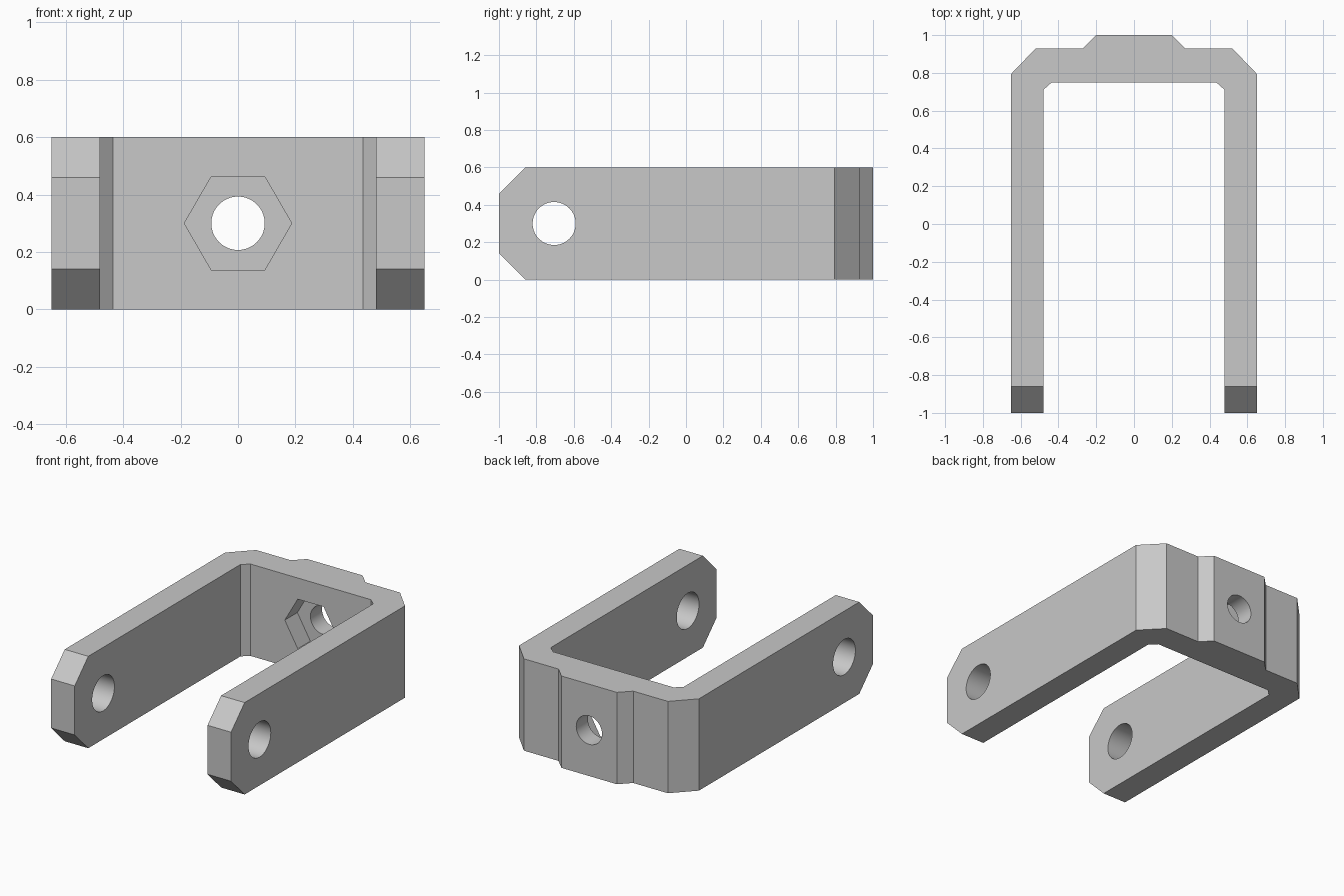
import bpy, bmesh, math
from mathutils import Vector

default = bpy.data.objects.get("Cube")
if default:
    bpy.data.objects.remove(default, do_unlink=True)

HEIGHT = 0.6
MID = HEIGHT / 2

# Plain grey metal
grey = bpy.data.materials.new("grey metal")
grey.use_nodes = True
colour = (0.58, 0.58, 0.58, 1)
grey.diffuse_color = colour
grey.node_tree.nodes["Principled BSDF"].inputs["Base Color"].default_value = colour


def prism(name, points, direction):
    """Extrude a closed outline along a direction."""
    bm = bmesh.new()
    face = bm.faces.new([bm.verts.new(p) for p in points])
    top = bmesh.ops.extrude_face_region(bm, geom=[face])["geom"]
    bmesh.ops.translate(bm, vec=Vector(direction),
                        verts=[v for v in top if isinstance(v, bmesh.types.BMVert)])
    bmesh.ops.recalc_face_normals(bm, faces=bm.faces)
    mesh = bpy.data.meshes.new(name)
    bm.to_mesh(mesh)
    bm.free()
    mesh.materials.append(grey)
    obj = bpy.data.objects.new(name, mesh)
    bpy.context.collection.objects.link(obj)
    return obj


def ring(radius, sides):
    angles = [2 * math.pi * i / sides for i in range(sides)]
    return [(radius * math.cos(a), radius * math.sin(a)) for a in angles]


def cut(target, cutter, operation="DIFFERENCE"):
    """Apply a boolean and discard the cutter."""
    cutter.hide_render = True
    mod = target.modifiers.new("cut", "BOOLEAN")
    mod.object = cutter
    mod.operation = operation
    mod.solver = "EXACT"
    bpy.context.view_layer.objects.active = target
    bpy.ops.object.modifier_apply(modifier=mod.name)
    bpy.data.objects.remove(cutter, do_unlink=True)


# U-shaped bracket from half a plan outline, mirrored
half = [(0.20, 1.0), (0.27, 0.93), (0.52, 0.93), (0.65, 0.795), (0.65, -1.0),
        (0.48, -1.0), (0.48, 0.71), (0.435, 0.75)]
plan = half + [(-x, y) for x, y in reversed(half)]
bracket = prism("clevis_bracket", [(x, y, 0) for x, y in plan], (0, 0, HEIGHT))

# Chamfered arm tips
side = [(-1, 0.14), (-0.86, 0), (1.1, 0), (1.1, HEIGHT), (-0.86, HEIGHT), (-1, 0.46)]
# The envelope overshoots top and bottom so only the tips are trimmed
for s in (-1, 1):
    wedge = [(-1.1, MID + s * 0.06), (-0.76, MID + s * 0.40), (-1.1, MID + s * 0.40)]
    cut(bracket, prism("tip_cutter", [(-1, y, z) for y, z in wedge], (2, 0, 0)))

# Pin hole through both arms
cut(bracket, prism("pin_cutter", [(-1, y - 0.705, z + MID) for y, z in ring(0.115, 64)],
                   (2, 0, 0)))

# Hexagonal nut pocket and bolt hole in the back plate
cut(bracket, prism("nut_cutter", [(x, 0.6, z + MID) for x, z in ring(0.187, 6)],
                   (0, 0.28, 0)))
cut(bracket, prism("bolt_cutter", [(x, 0.6, z + MID) for x, z in ring(0.093, 64)],
                   (0, 0.6, 0)))

# Smooth hole walls, crisp edges elsewhere
bpy.ops.object.select_all(action="DESELECT")
bracket.select_set(True)
bpy.context.view_layer.objects.active = bracket
bpy.ops.object.shade_smooth_by_angle(angle=math.radians(25))
